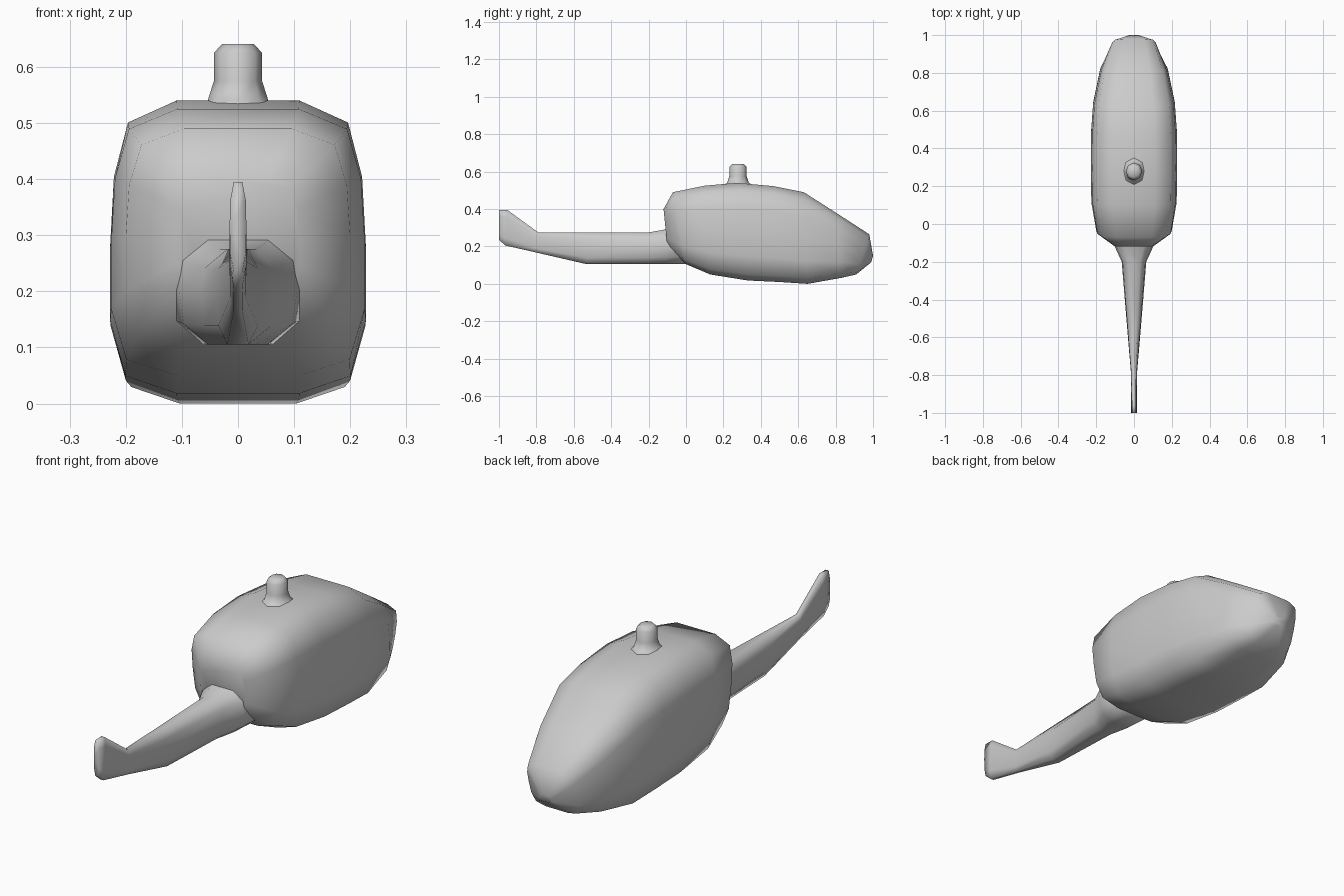
import bpy, bmesh, math

if "Cube" in bpy.data.objects:
    bpy.data.objects.remove(bpy.data.objects["Cube"])


def loft(name, rings):
    """Skin a list of equally sized closed rings, capping both ends."""
    bm = bmesh.new()
    loops = [[bm.verts.new(p) for p in ring] for ring in rings]
    n = len(loops[0])
    for a, b in zip(loops, loops[1:]):
        for i in range(n):
            j = (i + 1) % n
            bm.faces.new((a[i], a[j], b[j], b[i]))
    bm.faces.new(loops[0])
    bm.faces.new(loops[-1])
    bmesh.ops.recalc_face_normals(bm, faces=bm.faces)
    for f in bm.faces:
        f.smooth = True
    mesh = bpy.data.meshes.new(name)
    bm.to_mesh(mesh)
    bm.free()
    obj = bpy.data.objects.new(name, mesh)
    bpy.context.collection.objects.link(obj)
    return obj


def section(half, y_top, z_top, y_bot, z_bot, w):
    """Mirror a half outline (x share, height share) into a leaning ring."""
    full = half + [(-x, h) for x, h in reversed(half) if x > 0]
    return [(x * w, y_bot + (y_top - y_bot) * h, z_bot + (z_top - z_bot) * h)
            for x, h in full]


# Cabin: rounded box sections from the back to the nose
cabin_outline = [(0.48, 1), (0.86, 0.925), (0.97, 0.74), (1, 0.5),
                 (1, 0.25), (0.88, 0.06), (0.48, 0)]
cabin_stations = [  # y_top, z_top, y_bottom, z_bottom, half width
    (-0.12, 0.40, -0.10, 0.20, 0.11),
    (-0.07, 0.49, 0.00, 0.105, 0.20),
    (0.10, 0.525, 0.13, 0.05, 0.226),
    (0.275, 0.54, 0.33, 0.018, 0.228),
    (0.47, 0.522, 0.50, 0.01, 0.227),
    (0.63, 0.49, 0.65, 0.0, 0.216),
    (0.81, 0.375, 0.83, 0.032, 0.178),
    (0.98, 0.265, 0.91, 0.05, 0.118),
    (1.0, 0.15, 0.99, 0.115, 0.03),
]
loft("cabin", [section(cabin_outline, *s) for s in cabin_stations])

# Tail boom: tapers backwards and turns up into a thin fin
boom_outline = [(0.5, 1), (0.92, 0.8), (1, 0.5), (0.92, 0.2), (0.5, 0)]
boom_stations = [
    (0.02, 0.33, 0.02, 0.107, 0.13),
    (-0.115, 0.29, -0.11, 0.105, 0.105),
    (-0.20, 0.275, -0.20, 0.105, 0.065),
    (-0.53, 0.275, -0.53, 0.105, 0.038),
    (-0.79, 0.275, -0.79, 0.165, 0.016),
    (-0.955, 0.395, -0.965, 0.205, 0.015),
    (-1.0, 0.395, -1.0, 0.235, 0.015),
]
loft("tail_boom", [section(boom_outline, *s) for s in boom_stations])

# Rotor mast: octagonal post with a flared foot and a chamfered top
mast_profile = [(0.10, 0.515), (0.054, 0.54), (0.043, 0.575),
                (0.043, 0.625), (0.028, 0.641)]
loft("rotor_mast", [
    [(r * math.cos(a), 0.278 + 1.08 * r * math.sin(a), z)
     for a in (math.tau * i / 8 for i in range(8))]
    for r, z in mast_profile])
